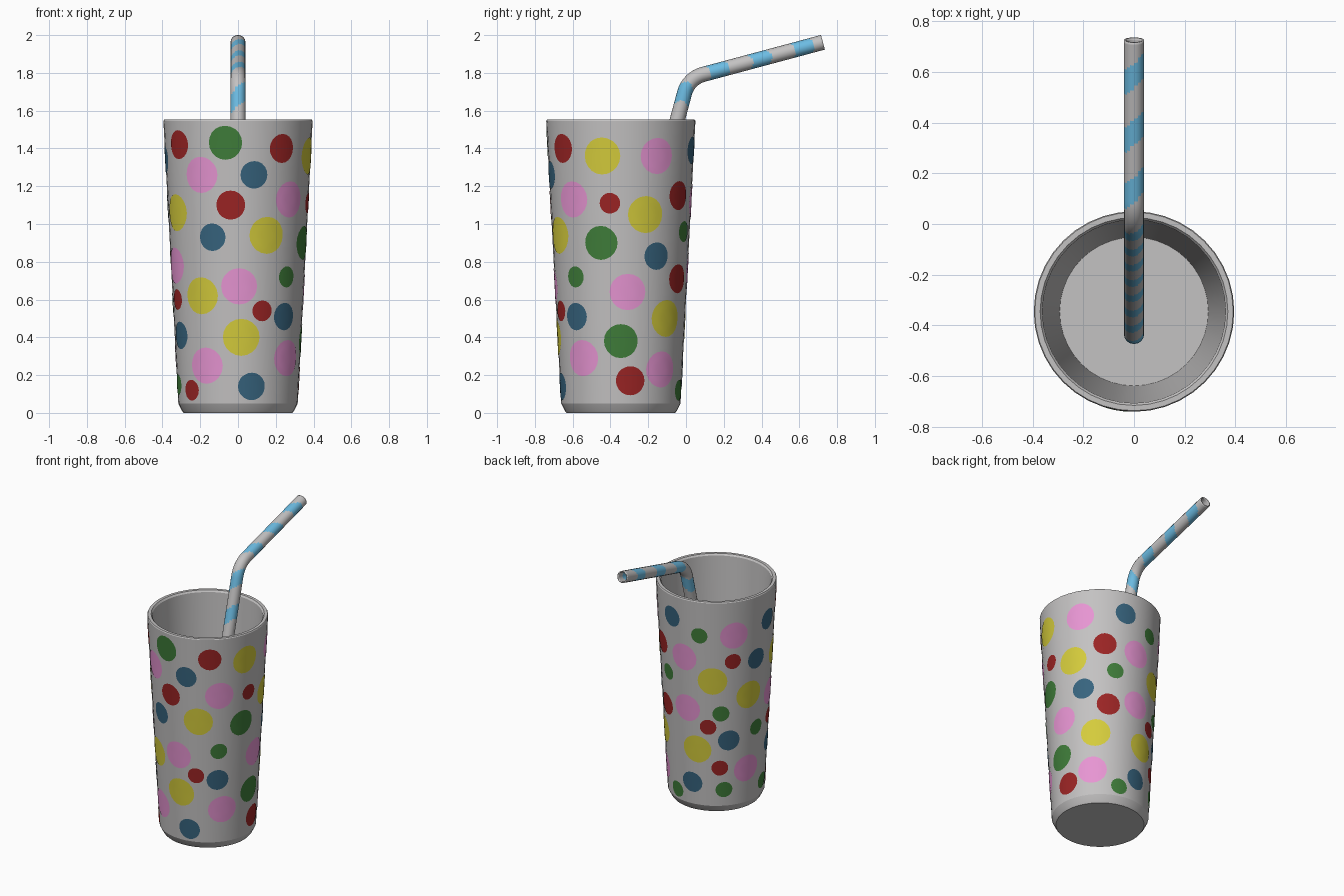
import bpy, bmesh, math
from math import sin, cos, pi, radians

if "Cube" in bpy.data.objects:
    bpy.data.objects.remove(bpy.data.objects["Cube"])

CY = -0.345  # cup axis position in y


def material(name, rgb):
    m = bpy.data.materials.new(name)
    m.diffuse_color = (*rgb, 1)
    m.use_nodes = True
    m.node_tree.nodes["Principled BSDF"].inputs["Base Color"].default_value = m.diffuse_color
    return m


GREY = material("light grey", (0.55, 0.54, 0.54))
RED = material("red", (0.33, 0.018, 0.018))
GREEN = material("green", (0.05, 0.205, 0.042))
BLUE = material("dark blue", (0.038, 0.127, 0.21))
YELLOW = material("yellow", (0.66, 0.60, 0.045))
PINK = material("pink", (0.85, 0.32, 0.69))
SKY = material("sky blue", (0.15, 0.50, 0.76))


def make(name, bm, mats, sharp=35):
    me = bpy.data.meshes.new(name)
    bm.normal_update()
    bm.to_mesh(me)
    bm.free()
    for m in mats:
        me.materials.append(m)
    for p in me.polygons:
        p.use_smooth = True
    me.set_sharp_from_angle(angle=radians(sharp))
    ob = bpy.data.objects.new(name, me)
    bpy.context.collection.objects.link(ob)
    return ob


def bridge(bm, a, b):
    n = len(a)
    return [bm.faces.new((a[i], a[(i + 1) % n], b[(i + 1) % n], b[i])) for i in range(n)]


def wall_radius(z):
    return 0.316 + 0.079 * (z - 0.05) / 1.495


# Cup: lathed profile (outside from the base up, over the rim, down to the floor)
profile = [(0.288, 0), (0.297, 0.012), (0.316, 0.05), (0.395, 1.545), (0.391, 1.552),
           (0.370, 1.552), (0.361, 1.54), (0.293, 0.05)]
N = 40
bm = bmesh.new()
rings = [[bm.verts.new((r * sin(2 * pi * i / N), CY - r * cos(2 * pi * i / N), z))
          for i in range(N)] for r, z in profile]
for a, b in zip(rings, rings[1:]):
    bridge(bm, a, b)
bm.faces.new(rings[0][::-1])
bm.faces.new(rings[-1])
make("cup", bm, [GREY], 20)


def add_dots(name, mat, radius, places):
    """Thin round patches wrapped on the cup wall at (angle from front to +x, height)."""
    bm = bmesh.new()
    for deg, z0 in places:
        loops = []
        for k in (1, 2, 3):
            loop = []
            for i in range(20):
                u = radius * k / 3 * cos(2 * pi * i / 20)
                z = z0 + radius * k / 3 * sin(2 * pi * i / 20)
                phi = radians(deg) + u / wall_radius(z0)
                r = wall_radius(z) + 0.002
                loop.append(bm.verts.new((r * sin(phi), CY - r * cos(phi), z)))
            loops.append(loop)
        bm.faces.new(loops[0])
        bridge(bm, loops[1], loops[0])
        bridge(bm, loops[2], loops[1])
    make(name, bm, [mat])


# Dots: one size for each kind
add_dots("large_pink_dots", PINK, 0.096, [
    (-31, 1.26), (47, 1.13), (120, 1.36), (180, 1.12), (233, 1.3), (-69, .78), (1, .67),
    (96, .64), (182, .75), (-31, .25), (52, .29), (131, .23), (252, .3)])
add_dots("large_yellow_dots", YELLOW, 0.098, [
    (75, 1.36), (-62, 1.06), (25, .94), (111, 1.05), (211, .97), (252, .84), (-34, .62),
    (3, .4), (135, .5), (193, .46)])
add_dots("medium_blue_dots", BLUE, 0.073, [
    (-84, 1.34), (13, 1.26), (166, 1.39), (260, 1.09), (-22, .93), (122, .83), (46, .51),
    (-65, .41), (229, .53), (13, .14), (186, .21)])
add_dots("medium_red_dots", RED, 0.077, [
    (-54, 1.42), (37, 1.4), (-6, 1.1), (145, 1.15), (149, .71), (99, .17)])
add_dots("small_red_dots", RED, 0.055, [
    (81, 1.11), (232, 1.11), (22, .54), (-68, .6), (219, .33), (-50, .12), (206, .63)])
add_dots("large_green_dots", GREEN, 0.09, [(-10, 1.43), (73, .9), (90, .38)])
add_dots("small_green_dots", GREEN, 0.056, [
    (47, .72), (156, .96), (198, 1.3), (220, .73), (264, .58), (224, .17), (163, .12),
    (-78, .15)])

# Straw: tube swept from its free end, through the bend, down to the cup floor
R, SIDES, STEP = 0.04, 16, 0.0103
T1, ARC, TOTAL = 0.656, 0.147, 2.46


def heading(t):
    return radians(195 + 60 * min(max((t - T1) / ARC, 0), 1))


bm = bmesh.new()
y, z, t = 0.725, 1.962, 0.0
prev = None
while t < TOTAL:
    n = heading(t) - pi / 2  # outer side of the bend
    ring = [bm.verts.new((R * sin(a), y + R * cos(a) * cos(n), z + R * cos(a) * sin(n)))
            for a in (2 * pi * i / SIDES for i in range(SIDES))]
    if prev:
        for i, f in enumerate(bridge(bm, prev, ring)):
            a = 2 * pi * (i + 0.5) / SIDES
            # slanted stripes repeat along the length
            u = (t - STEP / 2 - 0.368 + 0.035 * sin(a)) / 0.232
            f.material_index = 1 if abs(u - round(u)) < 0.22 else 0
    prev = ring
    h = heading(t + STEP / 2)
    y += STEP * cos(h)
    z += STEP * sin(h)
    t += STEP
bmesh.ops.recalc_face_normals(bm, faces=bm.faces)
straw = make("straw", bm, [GREY, SKY])
shell = straw.modifiers.new("wall", "SOLIDIFY")
shell.thickness = 0.008
shell.offset = -1
